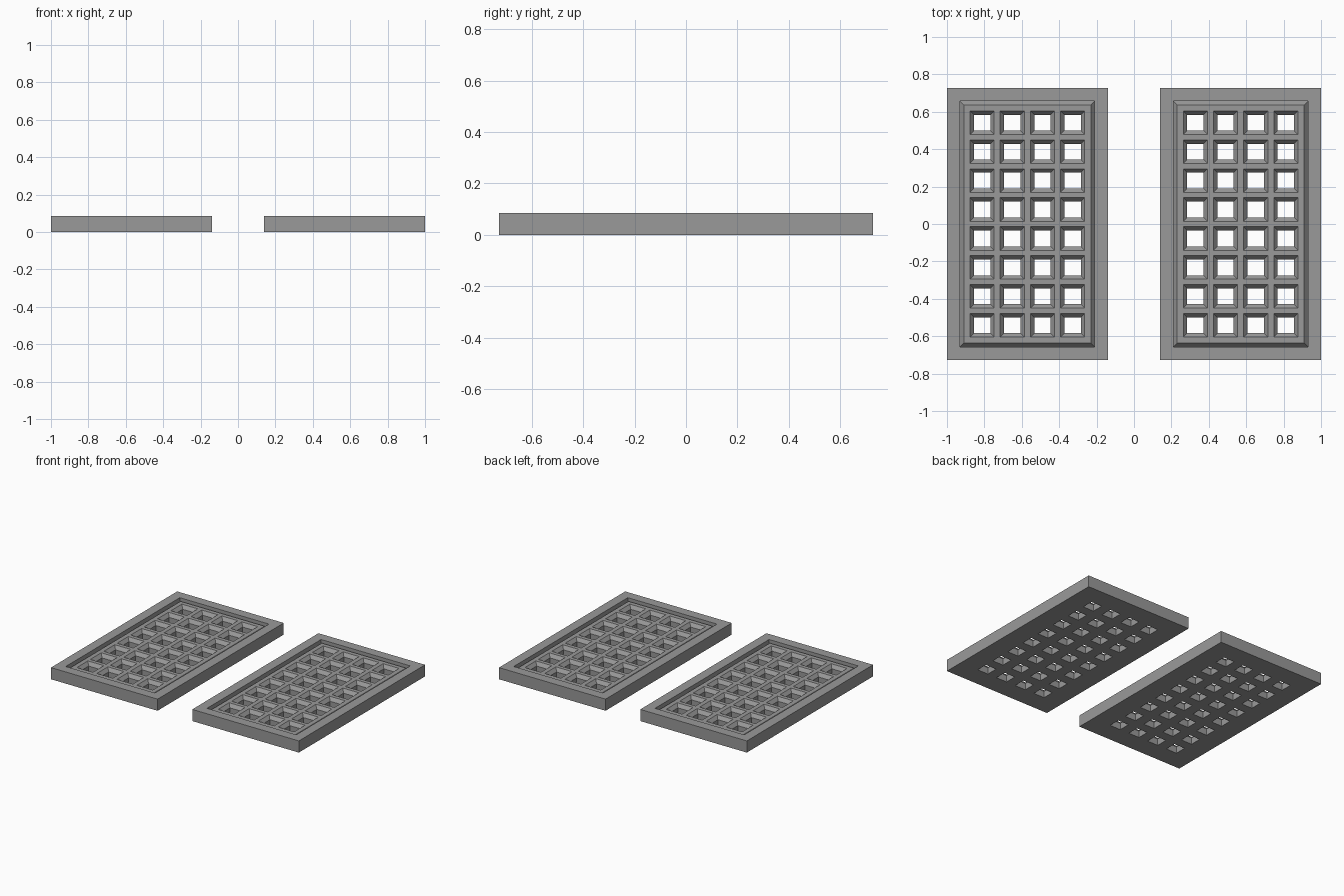
import bpy, bmesh

if "Cube" in bpy.data.objects:
    bpy.data.objects.remove(bpy.data.objects["Cube"])

# Panel dimensions
HX, HY, H = 0.43, 0.727, 0.085      # half size and height of a panel
FRAME = 0.07                         # frame width
BEVEL = 0.021                        # slope width on the lattice bars
TOP, LOW = 0.072, 0.048              # lattice top, foot of the slopes
NX, NY = 4, 8                        # openings
PX, PY = 0.1612, 0.1548              # pitch of openings
OX, OY = 0.0435, 0.042               # half size of the through-holes


def ring(bm, x0, x1, y0, y1, z):
    return [bm.verts.new(p) for p in
            ((x0, y0, z), (x1, y0, z), (x1, y1, z), (x0, y1, z))]


def loft(bm, rects):
    rings = [ring(bm, *r) for r in rects]
    for a, b in zip(rings, rings[1:]):
        for i in range(4):
            j = (i + 1) % 4
            bm.faces.new((a[i], a[j], b[j], b[i]))


def centred(hx, hy, z):
    return (-hx, hx, -hy, hy, z)


def bounds(i, n, pitch, limit):
    # Cell limits, with edge cells stretched to the given border
    lo = -limit if i == 0 else (i - n / 2) * pitch
    hi = limit if i == n - 1 else (i + 1 - n / 2) * pitch
    return lo, hi


bm = bmesh.new()

# Outer frame, groove and sloped border of the lattice
ix, iy = HX - FRAME, HY - FRAME
lx, ly = ix - BEVEL, iy - BEVEL
loft(bm, [centred(HX, HY, 0), centred(HX, HY, H), centred(ix, iy, H),
          centred(ix, iy, LOW), centred(lx, ly, TOP)])

# Lattice openings: flat top, sloped sides, straight hole, underside
for i in range(NX):
    for j in range(NY):
        cx, cy = (i - (NX - 1) / 2) * PX, (j - (NY - 1) / 2) * PY

        def hole(grow, z):
            return (cx - OX - grow, cx + OX + grow,
                    cy - OY - grow, cy + OY + grow, z)

        loft(bm, [(*bounds(i, NX, PX, lx), *bounds(j, NY, PY, ly), TOP),
                  hole(BEVEL, TOP), hole(0, LOW), hole(0, 0),
                  (*bounds(i, NX, PX, HX), *bounds(j, NY, PY, HY), 0)])

bmesh.ops.remove_doubles(bm, verts=bm.verts, dist=1e-5)
mesh = bpy.data.meshes.new("grate_panel")
bm.to_mesh(mesh)
bm.free()

# Dark grey finish
mat = bpy.data.materials.new("dark_grey")
mat.diffuse_color = (0.32, 0.32, 0.32, 1)
mat.use_nodes = True
mat.node_tree.nodes["Principled BSDF"].inputs["Base Color"].default_value = mat.diffuse_color
mesh.materials.append(mat)

# Two identical panels side by side
for name, x in (("left_grate", -0.57), ("right_grate", 0.57)):
    ob = bpy.data.objects.new(name, mesh)
    ob.location.x = x
    bpy.context.collection.objects.link(ob)
